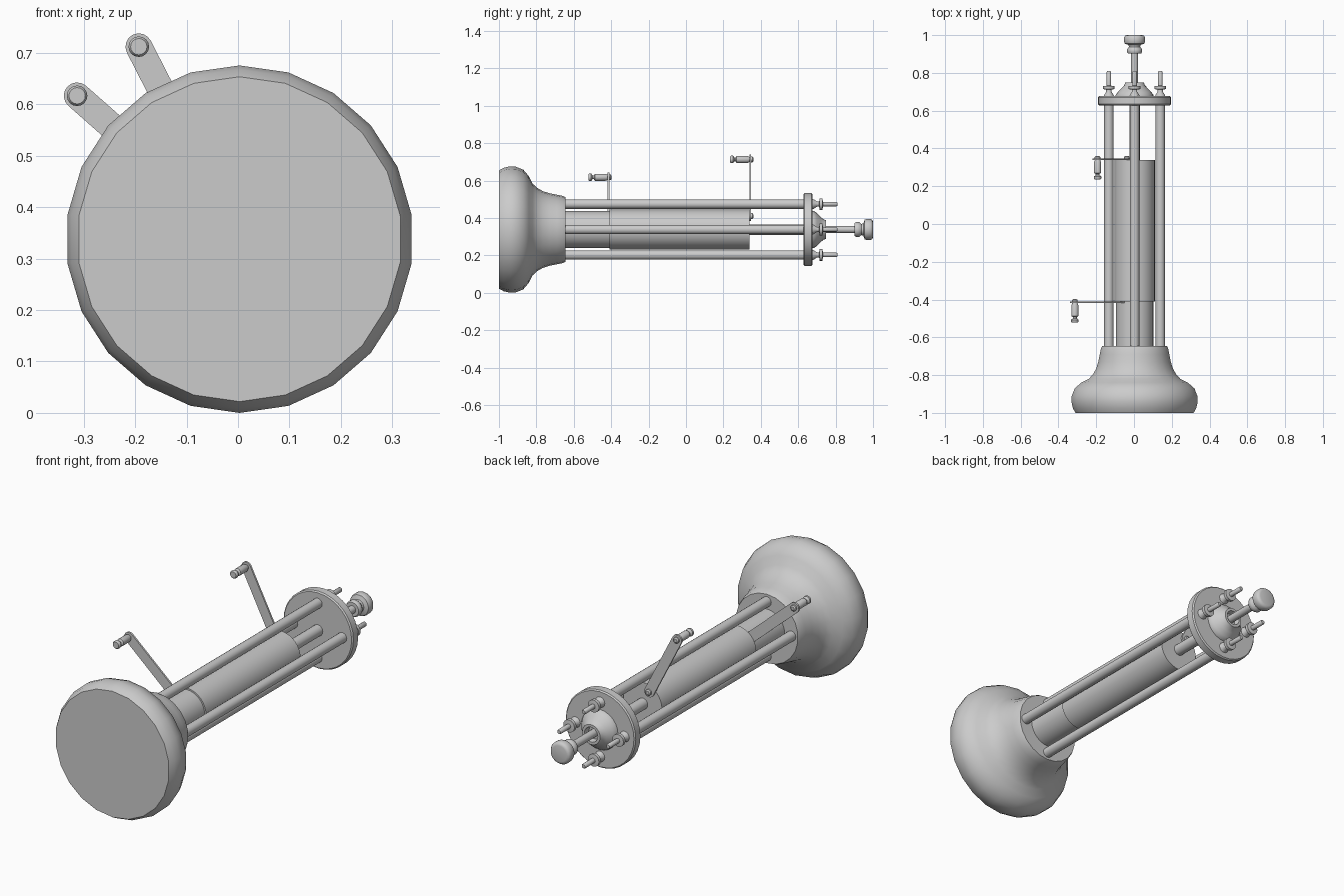
import bpy, bmesh, math
from mathutils import Vector

cube = bpy.data.objects.get("Cube")
if cube:
    bpy.data.objects.remove(cube, do_unlink=True)

AX, AZ = 0.003, 0.338          # main axis, running along y
SPREAD = 0.136                 # rod distance from the axis

grey = bpy.data.materials.new("light_grey")
grey.use_nodes = True
COLOUR = (0.6, 0.6, 0.6, 1)
grey.diffuse_color = COLOUR
grey.node_tree.nodes["Principled BSDF"].inputs["Base Color"].default_value = COLOUR


def finish(name, bm, angle=40):
    bmesh.ops.recalc_face_normals(bm, faces=bm.faces)
    mesh = bpy.data.meshes.new(name)
    bm.to_mesh(mesh)
    bm.free()
    obj = bpy.data.objects.new(name, mesh)
    bpy.context.collection.objects.link(obj)
    mesh.materials.append(grey)
    bpy.ops.object.select_all(action="DESELECT")
    obj.select_set(True)
    bpy.context.view_layer.objects.active = obj
    bpy.ops.object.shade_smooth_by_angle(angle=math.radians(angle))
    return obj


def lathe(name, profile, x=AX, z=AZ, sides=22, angle=40):
    """Turn (radius, y) points around an axis parallel to y."""
    bm = bmesh.new()
    rings = []
    for r, y in profile:
        turns = [2 * math.pi * i / sides for i in range(sides)]
        rings.append([bm.verts.new((x + r * math.sin(a), y, z + r * math.cos(a))) for a in turns])
    for a, b in zip(rings, rings[1:]):
        for i in range(sides):
            j = (i + 1) % sides
            bm.faces.new((a[i], a[j], b[j], b[i]))
    bm.faces.new(rings[0])
    bm.faces.new(rings[-1])
    return finish(name, bm, angle)


def tube(name, r, y0, y1, **place):
    return lathe(name, [(r, y0), (r, y1)], **place)


def crank(label, tip, pivot, y):
    """Flat arm with rounded ends, pivot bolt and turned grip."""
    tip, pivot = Vector(tip), Vector(pivot)
    heading = math.atan2(tip.y - pivot.y, tip.x - pivot.x)
    outline = []
    for centre, start in ((tip, heading - math.pi / 2), (pivot, heading + math.pi / 2)):
        for i in range(9):
            a = start + math.pi * i / 8
            outline.append(centre + 0.026 * Vector((math.cos(a), math.sin(a))))
    bm = bmesh.new()
    face = bm.faces.new([bm.verts.new((p.x, y, p.y)) for p in outline])
    ext = bmesh.ops.extrude_face_region(bm, geom=[face])
    moved = [v for v in ext["geom"] if isinstance(v, bmesh.types.BMVert)]
    bmesh.ops.translate(bm, verts=moved, vec=(0, 0.009, 0))
    finish(label + "_crank_arm", bm)
    for part, at in (("pivot_bolt", pivot), ("grip_bolt", tip)):
        lathe(f"{label}_{part}", [(0.015, y + 0.005), (0.015, y + 0.016), (0.009, y + 0.021)],
              x=at.x, z=at.y, sides=12)
    grip = [(0.013, 0.002), (0.019, -0.012), (0.019, -0.068), (0.01, -0.074),
            (0.01, -0.08), (0.02, -0.088), (0.02, -0.098), (0.016, -0.103)]
    lathe(label + "_crank_grip", [(r, y + d) for r, d in grip], x=tip.x, z=tip.y, sides=16)


# Flared base
lathe("base", [(0.316, -1), (0.33, -0.975), (0.338, -0.94), (0.336, -0.91), (0.32, -0.87),
               (0.285, -0.84), (0.245, -0.82), (0.222, -0.795), (0.205, -0.765),
               (0.194, -0.73), (0.186, -0.69), (0.18, -0.66), (0.173, -0.645)], angle=35)

# Barrels and centre shaft
tube("inner_barrel", 0.099, -0.66, -0.41, sides=32)
tube("outer_barrel", 0.107, -0.41, 0.339, sides=32)
tube("centre_shaft", 0.028, 0.33, 0.64, sides=16)

# End plate with domed boss
lathe("end_plate", [(0.188, 0.628), (0.194, 0.634), (0.194, 0.671), (0.188, 0.677)], sides=32)
lathe("boss", [(0.1, 0.67), (0.1, 0.683), (0.088, 0.7), (0.068, 0.72), (0.055, 0.734),
               (0.05, 0.748), (0.037, 0.748), (0.032, 0.72)], sides=24)

# Four rods, each with a threaded end and nut
for name, dx, dz in (("top", 0, 1), ("left", 1, 0), ("bottom", 0, -1), ("right", -1, 0)):
    place = dict(x=AX + SPREAD * dx, z=AZ + SPREAD * dz, sides=16)
    tube(name + "_rod", 0.025, -0.66, 0.635, **place)
    lathe(name + "_rod_end", [(0.027, 0.675), (0.025, 0.683), (0.014, 0.7), (0.014, 0.712),
                              (0.031, 0.714), (0.031, 0.73), (0.012, 0.732),
                              (0.012, 0.805), (0.009, 0.809)], **place)

# Pull rod and knob
tube("pull_rod", 0.019, 0.7, 0.91, sides=16)
lathe("pull_knob", [(0.035, 0.902), (0.04, 0.91), (0.04, 0.925), (0.03, 0.938), (0.032, 0.948),
                    (0.052, 0.955), (0.056, 0.965), (0.056, 0.988), (0.05, 0.997), (0.04, 1)])

# Cranks on both ends of the outer barrel
crank("rear", (-0.193, 0.7125), (-0.038, 0.41), 0.339)
crank("front", (-0.313, 0.617), (-0.059, 0.393), -0.419)
